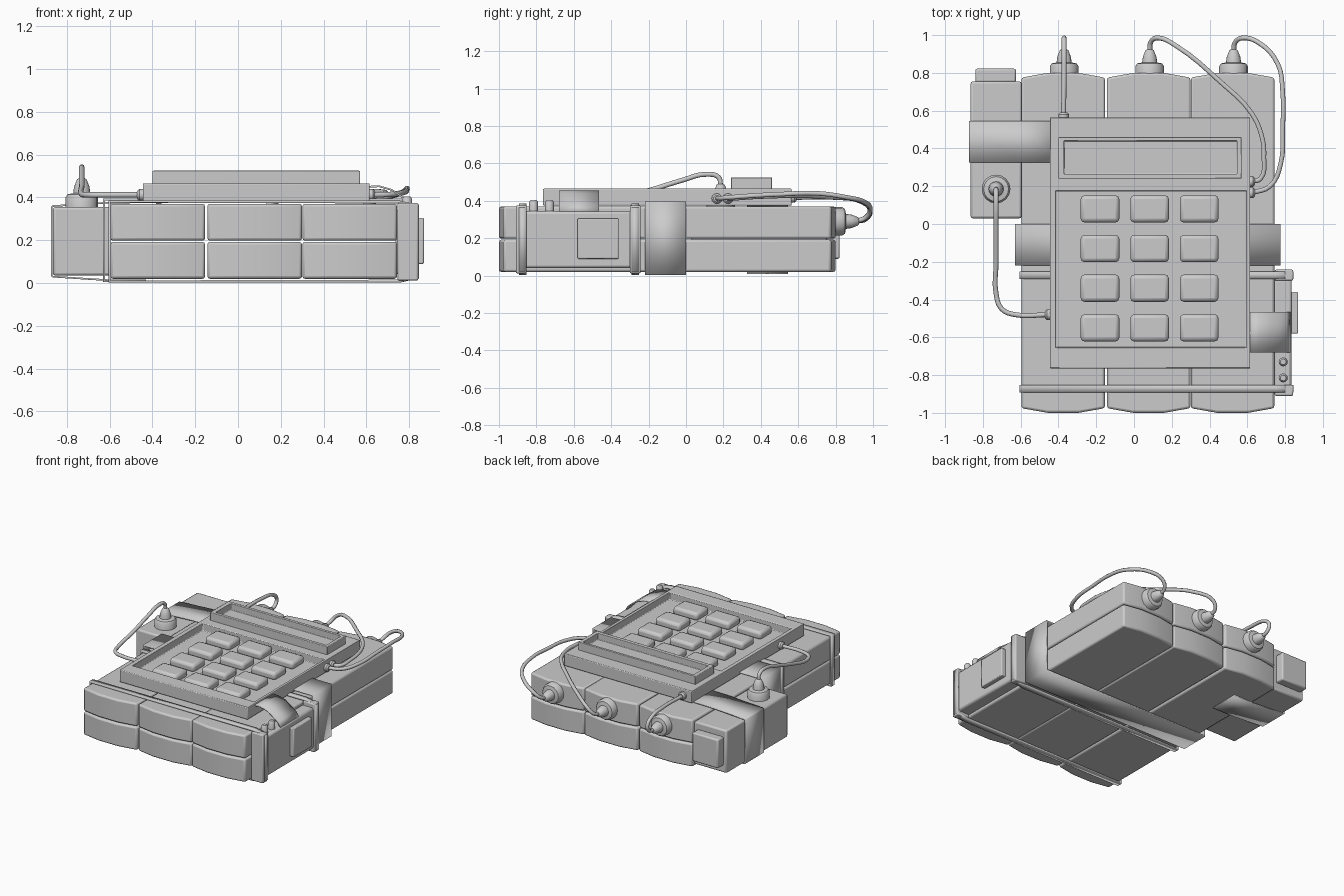
import bpy, bmesh, math
from mathutils import Vector

if "Cube" in bpy.data.objects:
    bpy.data.objects.remove(bpy.data.objects["Cube"])


def finish(name, bm, bevel=0, segs=2, smooth=True):
    bmesh.ops.recalc_face_normals(bm, faces=bm.faces)
    me = bpy.data.meshes.new(name)
    bm.to_mesh(me)
    bm.free()
    ob = bpy.data.objects.new(name, me)
    bpy.context.collection.objects.link(ob)
    if bevel:
        m = ob.modifiers.new("bevel", 'BEVEL')
        m.width, m.segments, m.limit_method = bevel, segs, 'ANGLE'
    if smooth:
        bpy.ops.object.select_all(action='DESELECT')
        ob.select_set(True)
        bpy.context.view_layer.objects.active = ob
        bpy.ops.object.shade_smooth_by_angle(angle=math.radians(40))
    return ob


def box(name, x0, x1, y0, y1, z0, z1, bevel=0, segs=2):
    return prism(name, [(x0, y0), (x1, y0), (x1, y1), (x0, y1)], z0, z1, bevel, segs)


def prism(name, pts, z0, z1, bevel=0, segs=2):
    bm = bmesh.new()
    f = bm.faces.new([bm.verts.new((x, y, z0)) for x, y in pts])
    up = bmesh.ops.extrude_face_region(bm, geom=[f])['geom']
    bmesh.ops.translate(bm, vec=(0, 0, z1 - z0),
                        verts=[v for v in up if isinstance(v, bmesh.types.BMVert)])
    return finish(name, bm, bevel, segs)


def ribbon(name, pts, y0, y1, thick, closed=False):
    """Strip following x-z points, spanning y0..y1, thickened inwards."""
    bm = bmesh.new()
    a = [bm.verts.new((x, y0, z)) for x, z in pts]
    b = [bm.verts.new((x, y1, z)) for x, z in pts]
    n = len(pts)
    for i in range(n if closed else n - 1):
        j = (i + 1) % n
        bm.faces.new((a[i], a[j], b[j], b[i]))
    ob = finish(name, bm)
    m = ob.modifiers.new("thickness", 'SOLIDIFY')
    m.thickness, m.offset = thick, (-1 if closed else 0)
    return ob


def lathe(name, profile, origin, axis, n=16):
    """Spin (radius, height) profile and aim it along axis."""
    rot = Vector((0, 0, 1)).rotation_difference(Vector(axis))
    bm = bmesh.new()
    rings = [[bm.verts.new(Vector(origin) + rot @ Vector(
        (r * math.cos(t * math.tau / n), r * math.sin(t * math.tau / n), h)))
        for t in range(n)] for r, h in profile]
    for p, q in zip(rings, rings[1:]):
        for i in range(n):
            j = (i + 1) % n
            bm.faces.new((p[i], p[j], q[j], q[i]))
    bm.faces.new(rings[0])
    bm.faces.new(rings[-1])
    return finish(name, bm)


def wire(name, pts, r=0.013):
    cu = bpy.data.curves.new(name, 'CURVE')
    cu.dimensions = '3D'
    cu.bevel_depth, cu.bevel_resolution, cu.resolution_u = r, 2, 4
    cu.use_fill_caps = True
    sp = cu.splines.new('BEZIER')
    sp.bezier_points.add(len(pts) - 1)
    for bp, p in zip(sp.bezier_points, pts):
        bp.co = p
        bp.handle_left_type = bp.handle_right_type = 'AUTO'
    ob = bpy.data.objects.new(name, cu)
    bpy.context.collection.objects.link(ob)


def frame(name, outer, inner, z0, zf, z1, bevel):
    """Box with a rectangular recess in the top, floor at zf."""
    x0, x1, y0, y1 = outer
    bm = bmesh.new()
    def loop(r, z):
        return [bm.verts.new((x, y, z)) for x, y in
                ((r[0], r[2]), (r[1], r[2]), (r[1], r[3]), (r[0], r[3]))]
    ls = [loop(outer, z0), loop(outer, z1), loop(inner, z1), loop(inner, zf)]
    for p, q in zip(ls, ls[1:]):
        for i in range(4):
            j = (i + 1) % 4
            bm.faces.new((p[i], p[j], q[j], q[i]))
    bm.faces.new(ls[0])
    bm.faces.new(ls[3])
    return finish(name, bm, bevel)


# Six wrapped bricks, three columns in two layers, with bowed ends
cols = (-0.375, 0.078, 0.522)
for c, cx in enumerate(cols):
    half = [(-0.221, -0.975), (-0.08, -1.0), (0.08, -1.0), (0.221, -0.975),
            (0.221, 0.775), (0.08, 0.80), (-0.08, 0.80), (-0.221, 0.775)]
    for l, (z0, z1) in enumerate(((0.02, 0.192), (0.198, 0.37))):
        prism(f"brick_{c}_{l}", [(cx + x, y) for x, y in half], z0, z1, 0.012)

# Side canister with end plate
box("side_canister", -0.865, -0.595, 0.03, 0.755, 0.035, 0.355, 0.012)
box("canister_end_plate", -0.84, -0.625, 0.75, 0.822, 0.09, 0.305, 0.01)
ribbon("canister_tape", [(-0.40, 0.378), (-0.60, 0.376), (-0.865, 0.36), (-0.871, 0.355),
                         (-0.871, 0.035), (-0.865, 0.03), (-0.60, 0.013), (-0.43, 0.013)],
       0.325, 0.545, 0.008)

# Wide tape and two thin straps
ribbon("wide_tape", [(-0.63, 0.004), (0.775, 0.004), (0.775, 0.395), (-0.63, 0.395)],
       -0.22, 0.0, 0.012, True)
for i, y in enumerate((-0.892, -0.292)):
    ribbon(f"strap_{i}", [(-0.605, 0.002), (0.755, 0.002), (0.845, 0.022), (0.845, 0.365),
                          (0.75, 0.386), (-0.605, 0.386)], y, y + 0.04, 0.014, True)

# Side battery pack with panel, studs and connecting tape
box("side_pack", 0.735, 0.835, -0.865, -0.29, 0.04, 0.345, 0.015)
for i, y in enumerate((-0.91, -0.30)):
    box(f"pack_end_{i}", 0.745, 0.843, y, y + 0.058, 0.012, 0.375, 0.008)
box("pack_panel", 0.83, 0.869, -0.58, -0.36, 0.09, 0.305, 0.006)
for i, y in enumerate((-0.73, -0.815)):
    lathe(f"pack_stud_{i}", [(0.024, 0), (0.024, 0.055), (0.015, 0.067)],
          (0.79, y, 0.338), (0, 0, 1), 12)
ribbon("pack_tape", [(0.60, 0.45), (0.66, 0.452), (0.72, 0.435), (0.77, 0.40), (0.805, 0.375),
                     (0.825, 0.34)], -0.68, -0.465, 0.008)

# Keypad housing, display bezel and buttons
frame("keypad_housing", (-0.445, 0.615, -0.765, 0.565), (-0.415, 0.595, -0.655, 0.175),
      0.375, 0.41, 0.465, 0.005)
frame("display_bezel", (-0.40, 0.57, 0.24, 0.46), (-0.37, 0.545, 0.265, 0.44),
      0.455, 0.475, 0.525, 0.004)
for r in range(4):
    for c in range(3):
        x, y = -0.18 + 0.2625 * c, 0.08 - 0.21 * r
        box(f"button_{r}_{c}", x - 0.102, x + 0.102, y - 0.072, y + 0.072, 0.40, 0.462, 0.02)

# Wire plugs with stepped caps
cap = [(0.076, -0.03), (0.076, 0.035), (0.066, 0.05), (0.04, 0.055), (0.036, 0.085),
       (0.022, 0.12), (0.014, 0.125)]
for i, cx in enumerate(cols):
    lathe(f"plug_{i}", cap, (cx + 0.005, 0.80, 0.29), (0, 1, 0.0))
lathe("canister_plug", cap, (-0.73, 0.185, 0.365), (0, 0, 1))
sock = [(0.028, -0.01), (0.028, 0.016), (0.018, 0.026)]
for i, (p, a) in enumerate((((0.615, 0.165, 0.412), (1, 0, 0)), ((0.615, 0.225, 0.412), (1, 0, 0)),
                            ((-0.445, -0.48, 0.412), (-1, 0, 0)), ((-0.373, 0.565, 0.418), (0, 1, 0)))):
    lathe(f"socket_{i}", sock, p, a, 12)

# Wires from plugs to keypad sockets
wire("wire_left", [(-0.37, 0.91, 0.29), (-0.37, 0.965, 0.305), (-0.37, 0.985, 0.35),
                   (-0.37, 0.94, 0.395), (-0.37, 0.80, 0.418), (-0.373, 0.58, 0.418)])
wire("wire_middle", [(0.083, 0.91, 0.29), (0.09, 0.965, 0.31), (0.13, 0.985, 0.355),
                     (0.22, 0.945, 0.395), (0.46, 0.75, 0.42), (0.62, 0.59, 0.428),
                     (0.675, 0.47, 0.425), (0.688, 0.35, 0.42), (0.67, 0.24, 0.412),
                     (0.625, 0.225, 0.412)])
wire("wire_right", [(0.527, 0.91, 0.29), (0.535, 0.96, 0.31), (0.575, 0.985, 0.35),
                    (0.66, 0.96, 0.39), (0.76, 0.85, 0.42), (0.787, 0.70, 0.44),
                    (0.787, 0.50, 0.435), (0.777, 0.32, 0.425), (0.72, 0.20, 0.415),
                    (0.625, 0.165, 0.412)])
wire("wire_canister", [(-0.73, 0.185, 0.48), (-0.73, 0.175, 0.525), (-0.73, 0.11, 0.542),
                       (-0.73, -0.02, 0.51), (-0.73, -0.20, 0.455), (-0.73, -0.37, 0.415),
                       (-0.70, -0.45, 0.412), (-0.63, -0.48, 0.412), (-0.455, -0.48, 0.412)])
